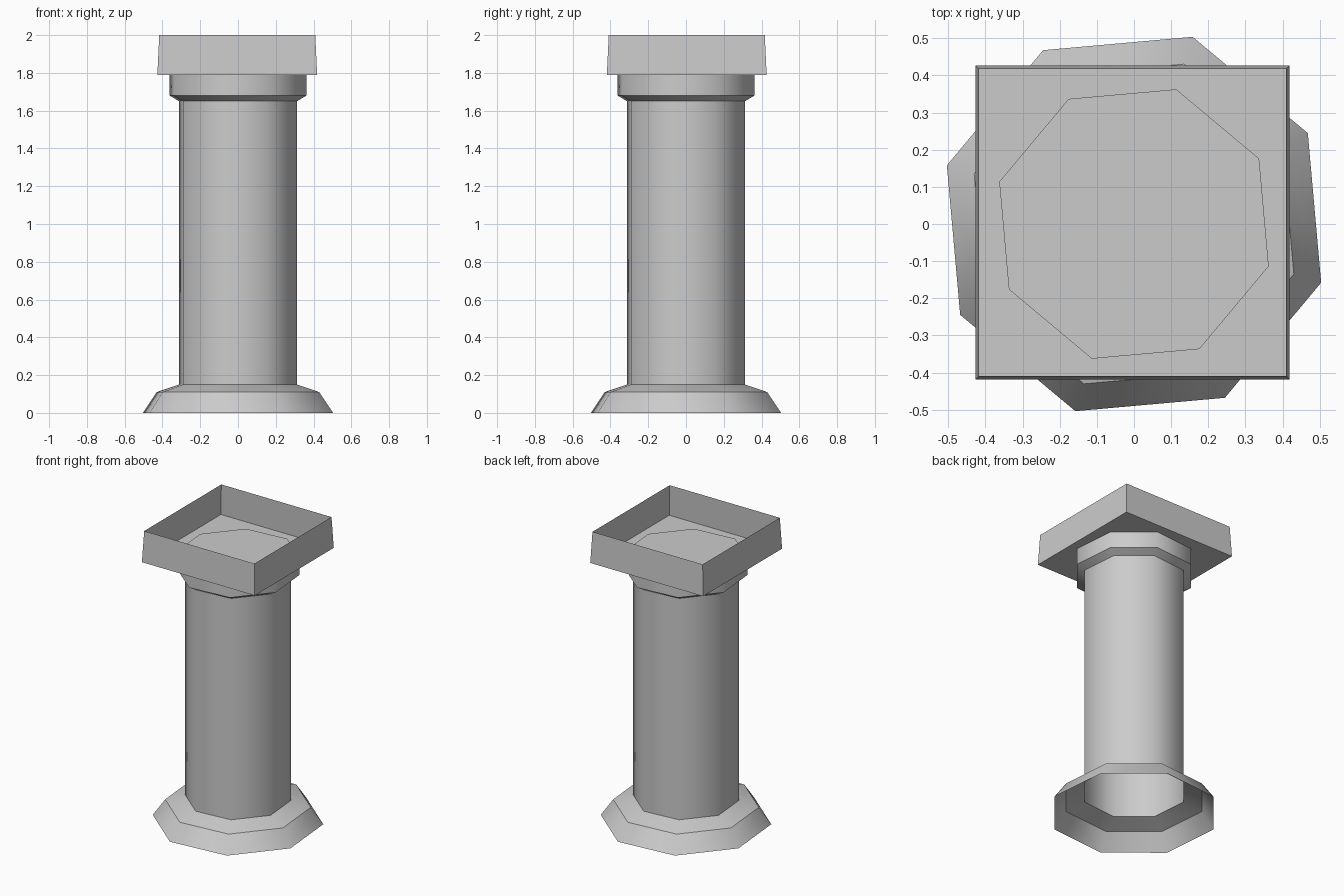
import bpy
import bmesh
from math import cos, sin, radians

old = bpy.data.objects.get("Cube")
if old:
    bpy.data.objects.remove(old, do_unlink=True)

# One plain stone colour
stone = bpy.data.materials.new("stone grey")
stone.use_nodes = True
GREY = (0.6, 0.6, 0.6, 1)
stone.diffuse_color = GREY
stone.node_tree.nodes["Principled BSDF"].inputs["Base Color"].default_value = GREY


def add_shell(name, profile, sides, turn, centre=(0, 0), smooth=True,
              close_bottom=False, close_top=False):
    """Open shell of stacked rings; profile is a list of (radius, height)."""
    bm = bmesh.new()
    rings = []
    for radius, height in profile:
        angles = [radians(turn + 360 * i / sides) for i in range(sides)]
        rings.append([bm.verts.new((centre[0] + radius * cos(a),
                                    centre[1] + radius * sin(a), height))
                      for a in angles])
    for low, high in zip(rings, rings[1:]):
        for i in range(sides):
            j = (i + 1) % sides
            face = bm.faces.new((low[i], low[j], high[j], high[i]))
            face.smooth = smooth
    if close_bottom:
        bm.faces.new(rings[0][::-1])
    if close_top:
        bm.faces.new(rings[-1])
    # Keep the horizontal ring edges crisp, the upright ones soft
    for edge in bm.edges:
        a, b = edge.verts
        if abs(a.co.z - b.co.z) < 1e-5:
            edge.smooth = False
    mesh = bpy.data.meshes.new(name)
    bm.to_mesh(mesh)
    bm.free()
    mesh.materials.append(stone)
    obj = bpy.data.objects.new(name, mesh)
    bpy.context.scene.collection.objects.link(obj)
    return obj


TWIST = 27.6
ROOT2 = 2 ** 0.5

# Hollow flared foot
add_shell("base", [(0.528, 0), (0.451, 0.11), (0.328, 0.15)], 8, TWIST)

# Hollow eight-sided shaft
add_shell("column", [(0.328, 0.15), (0.328, 1.65)], 8, TWIST)

# Collar under the cap, its lid just showing in the tray floor
add_shell("collar", [(0.328, 1.65), (0.38, 1.68), (0.38, 1.795)], 8, TWIST,
          close_top=True)

# Square open tray with thin tapering walls
add_shell("cap_tray", [(0.423 * ROOT2, 1.79), (0.413 * ROOT2, 2)], 4, 45,
          centre=(-0.004, 0.004), smooth=False, close_bottom=True)
